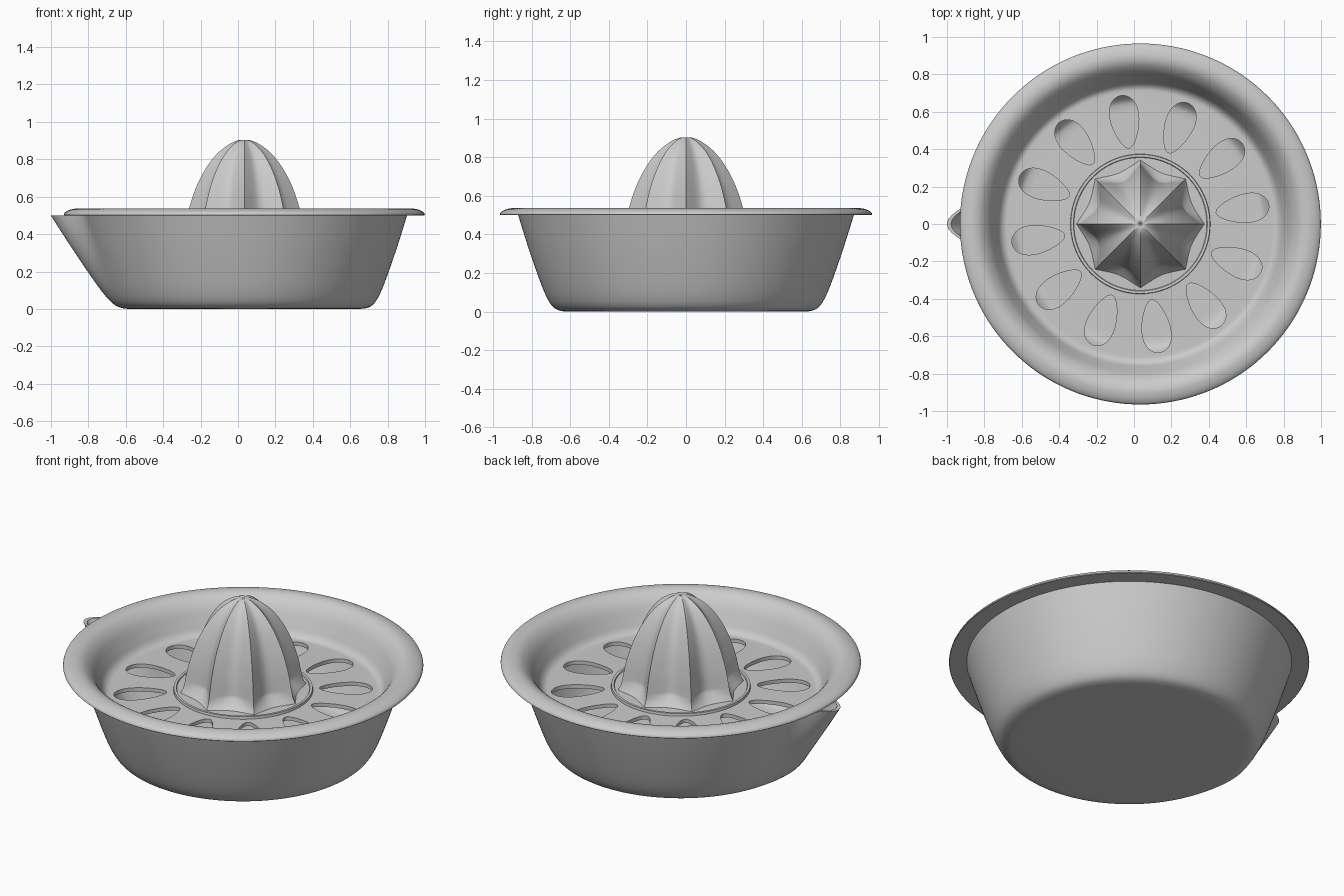
import bpy, bmesh
from math import sin, cos, pi, exp, radians

if "Cube" in bpy.data.objects:
    bpy.data.objects.remove(bpy.data.objects["Cube"])

CX = 0.034  # centre of the round parts; the spout fills the rest on -x


def smooth(pts, n=5):
    """Catmull-Rom curve through profile points."""
    p = [pts[0]] + pts + [pts[-1]]
    out = []
    for i in range(1, len(p) - 2):
        for k in range(n):
            t = k / n
            out.append(tuple(0.5 * (2 * b + (c - a) * t + (2 * a - 5 * b + 4 * c - d) * t * t
                                    + (3 * b - a - 3 * c + d) * t ** 3)
                             for a, b, c, d in zip(p[i - 1], p[i], p[i + 1], p[i + 2])))
    return out + [pts[-1]]


def lathe(name, profile, segs, radius=lambda r, z, a, i: r, closed=False):
    """Revolve (r, z) points; radius() may reshape each ring by angle."""
    bm = bmesh.new()
    rings = []
    for i, (r, z) in enumerate(profile):
        if r < 1e-5:
            rings.append([bm.verts.new((CX, 0, z))] * segs)
            continue
        ring = []
        for k in range(segs):
            a = 2 * pi * k / segs
            q = radius(r, z, a, i)
            ring.append(bm.verts.new((CX + q * cos(a), q * sin(a), z)))
        rings.append(ring)
    pairs = list(zip(rings, rings[1:])) + ([(rings[-1], rings[0])] if closed else [])
    for lo, hi in pairs:
        for k in range(segs):
            j = (k + 1) % segs
            quad = list(dict.fromkeys((lo[k], lo[j], hi[j], hi[k])))
            if len(quad) > 2:
                bm.faces.new(quad)
    return finish(name, bm)


def finish(name, bm):
    bmesh.ops.recalc_face_normals(bm, faces=bm.faces)
    me = bpy.data.meshes.new(name)
    bm.to_mesh(me)
    bm.free()
    ob = bpy.data.objects.new(name, me)
    bpy.context.collection.objects.link(ob)
    return ob


def activate(ob):
    bpy.ops.object.select_all(action='DESELECT')
    ob.select_set(True)
    bpy.context.view_layer.objects.active = ob


def shade(ob, angle=35):
    activate(ob)
    bpy.ops.object.shade_smooth_by_angle(angle=radians(angle))


# Juice bowl with a pinched pouring spout
def spout(r, z, a, i):
    t = min(max(z / 0.5, 0), 1)
    w = 0.115 + 0.10 * (1 - t)
    return r + (0.165 * t * exp(-((a - pi) / w) ** 2) if r > 0.5 else 0)


outer = [(0.60, 0), (0.65, 0.004), (0.69, 0.025), (0.725, 0.08), (0.765, 0.18),
         (0.82, 0.34), (0.87, 0.50)]
inner = [(0.848, 0.50), (0.798, 0.34), (0.742, 0.18), (0.70, 0.085),
         (0.665, 0.04), (0.63, 0.027), (0.58, 0.025)]
bowl = lathe("juice_bowl", [(0, 0)] + smooth(outer) + smooth(inner) + [(0, 0.025)], 256, spout)
shade(bowl)

# Strainer tray: rolled rim, sloping wall, flat plate and raised collar
top = [(0.965, 0.503), (0.958, 0.517), (0.93, 0.531), (0.89, 0.536), (0.85, 0.522),
       (0.81, 0.482), (0.775, 0.415), (0.752, 0.37), (0.728, 0.35), (0.70, 0.347)]
collar = [(0.55, 0.352), (0.374, 0.358), (0.372, 0.372), (0.358, 0.372), (0.355, 0.366), (0.29, 0.368)]
under = [(0.29, 0.34), (0.55, 0.33), (0.70, 0.325), (0.74, 0.33), (0.775, 0.365),
         (0.797, 0.41), (0.826, 0.47), (0.845, 0.50), (0.962, 0.50)]
tray = lathe("strainer_tray", smooth(top) + collar + under, 144, closed=True)

# Twelve egg-shaped drain slots
bm = bmesh.new()
for n in range(12):
    a = radians(8.5 + 30 * n)
    egg = []
    for k in range(40):
        t = 2 * pi * k / 40
        u, v = 0.552 + 0.142 * cos(t), (0.074 + 0.022 * cos(t)) * sin(t)
        egg.append((CX + u * cos(a) - v * sin(a), u * sin(a) + v * cos(a)))
    lo = [bm.verts.new((x, y, 0.25)) for x, y in egg]
    hi = [bm.verts.new((x, y, 0.45)) for x, y in egg]
    bm.faces.new(lo[::-1])
    bm.faces.new(hi)
    for k in range(40):
        j = (k + 1) % 40
        bm.faces.new((lo[k], lo[j], hi[j], hi[k]))
cutter = finish("slot_cutter", bm)
cutter.hide_render = True
cut = tray.modifiers.new("slots", 'BOOLEAN')
cut.operation = 'DIFFERENCE'
cut.solver = 'EXACT'
cut.object = cutter
activate(tray)
bpy.ops.object.modifier_apply(modifier=cut.name)
bpy.data.objects.remove(cutter)
shade(tray)

# Fluted reamer cone: eight sharp ridges with hollow flutes, open below
ridge = smooth([(0.342, 0.366), (0.325, 0.40), (0.314, 0.45), (0.296, 0.535), (0.26, 0.645),
                (0.21, 0.745), (0.15, 0.825), (0.085, 0.878), (0.03, 0.902), (0.0, 0.895)])
N = len(ridge)
core = smooth([(0.0, 0.84), (0.07, 0.81), (0.15, 0.70), (0.20, 0.535), (0.225, 0.345)])


def flutes(r, z, a, i):
    if i >= N:
        return r
    foot = min(max((z - 0.366) / 0.06, 0), 1)
    return r * (1 - (0.13 + 0.10 * foot) * abs(sin(4 * a)) ** 0.9)


reamer = lathe("reamer_cone", ridge + core, 160, flutes, closed=True)
shade(reamer, 40)
